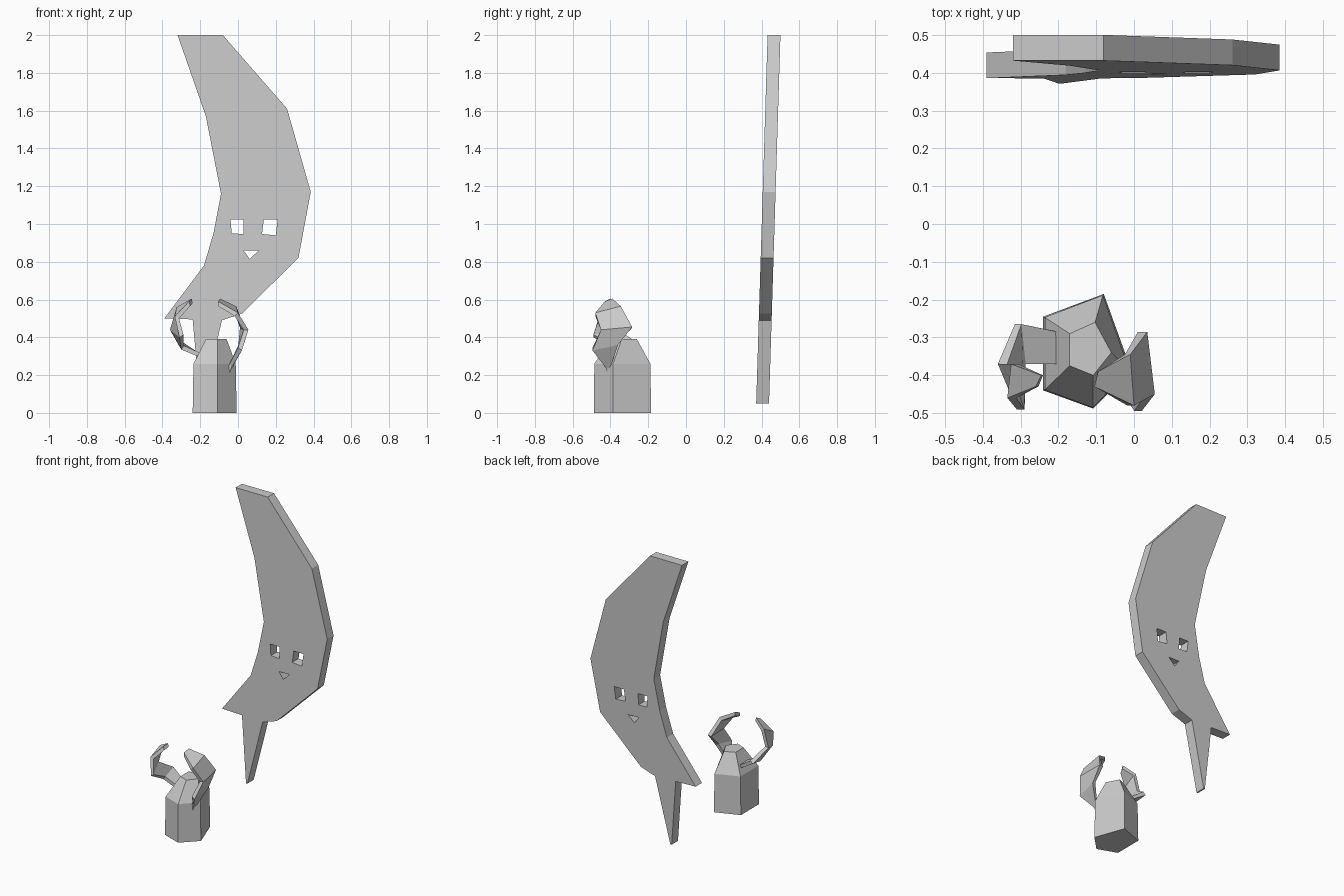
import bpy, bmesh
from mathutils import Vector

if "Cube" in bpy.data.objects:
    bpy.data.objects.remove(bpy.data.objects["Cube"])


def make_object(name, bm):
    bmesh.ops.recalc_face_normals(bm, faces=bm.faces)
    me = bpy.data.meshes.new(name)
    bm.to_mesh(me)
    bm.free()
    ob = bpy.data.objects.new(name, me)
    bpy.context.collection.objects.link(ob)
    return ob


def loft(name, rings):
    """Skin equal-sized closed rings and cap both ends."""
    bm = bmesh.new()
    vs = [[bm.verts.new(p) for p in r] for r in rings]
    n = len(vs[0])
    for a, b in zip(vs, vs[1:]):
        for i in range(n):
            j = (i + 1) % n
            bm.faces.new((a[i], a[j], b[j], b[i]))
    bm.faces.new(vs[0][::-1])
    bm.faces.new(vs[-1])
    return make_object(name, bm)


# Curved plate with eye and mouth openings, leaning slightly backwards
outline = [(-.32, 2), (-.08, 2), (.26, 1.61), (.385, 1.17), (.32, .82),
           (.02, .525), (-.085, .49), (-.19, .05), (-.20, .05), (-.24, .495),
           (-.39, .5), (-.18, .78), (-.13, .95), (-.09, 1.16), (-.17, 1.57)]
left_eye = [(-.04, 1.025), (.03, 1.025), (.03, .947), (-.033, .95)]
right_eye = [(.137, 1.025), (.21, 1.025), (.2, .94), (.127, .947)]
mouth = [(.03, .86), (.11, .86), (.062, .815)]

curve = bpy.data.curves.new("plate_profile", 'CURVE')
curve.dimensions = '2D'
curve.fill_mode = 'BOTH'
curve.extrude = .034
for pts in (outline, left_eye, right_eye, mouth):
    s = curve.splines.new('POLY')
    s.points.add(len(pts) - 1)
    for p, (x, z) in zip(s.points, pts):
        p.co = (x, z, 0, 1)
    s.use_cyclic_u = True
tmp = bpy.data.objects.new("plate_profile", curve)
bpy.context.collection.objects.link(tmp)
bpy.context.view_layer.update()
mesh = bpy.data.meshes.new_from_object(
    tmp.evaluated_get(bpy.context.evaluated_depsgraph_get()))
bpy.data.objects.remove(tmp)
bm = bmesh.new()
bm.from_mesh(mesh)
bmesh.ops.remove_doubles(bm, verts=bm.verts, dist=1e-5)
for v in bm.verts:
    x, z, d = v.co
    v.co = (x, .404 + .031 * z + d, z)
for f in bm.faces:
    f.smooth = False
make_object("curved_plate", bm)

# Five-sided stump tapering to a small flat top
base = [(-.24, -.245), (-.08, -.185), (-.007, -.387), (-.108, -.488), (-.24, -.44)]
top = [(-.17, -.29), (-.103, -.26), (-.06, -.34), (-.108, -.40), (-.17, -.375)]
loft("stump", [[(x, y, 0) for x, y in base],
               [(-.135 + (x + .135) * .96, -.345 + (y + .345) * .98, .26) for x, y in base],
               [(x, y, .39) for x, y in top]])


# Curled leaves: front and back edge points, thickened towards the inside
def leaf(name, sections, centre, t):
    rings = []
    for f, b in sections:
        f, b = Vector(f), Vector(b)
        inner = []
        for p in (b, f):
            d = Vector((centre[0] - p.x, 0, centre[1] - p.z)).normalized()
            inner.append(p + d * t)
        rings.append([f, b] + inner)
    loft(name, rings)


leaf("right_leaf", [
    ((-.105, -.43, .59), (-.095, -.39, .605)),
    ((0, -.48, .53), (-.01, -.345, .565)),
    ((.055, -.45, .44), (.035, -.285, .455)),
    ((.02, -.495, .33), (.03, -.36, .36)),
    ((-.035, -.425, .24), (-.03, -.4, .24)),
    ((-.06, -.415, .17), (-.055, -.405, .17))], (-.1, .43), .025)

leaf("left_leaf", [
    ((-.19, -.37, .29), (-.2, -.285, .29)),
    ((-.3, -.37, .335), (-.315, -.265, .36)),
    ((-.31, -.49, .40), (-.36, -.37, .44)),
    ((-.335, -.46, .51), (-.325, -.37, .56)),
    ((-.26, -.43, .59), (-.245, -.40, .605))], (-.22, .46), .025)
